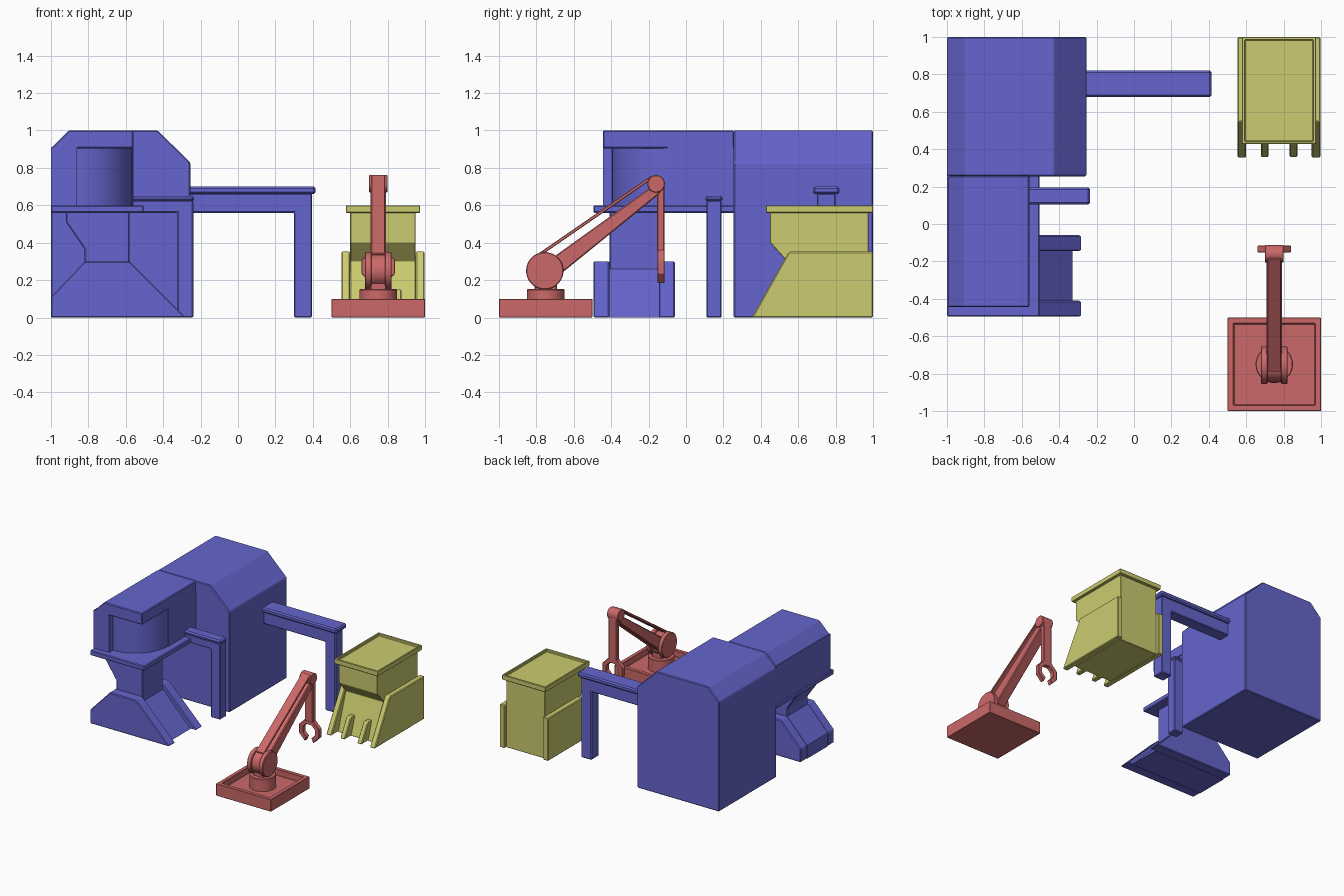
import bpy, bmesh, math
from mathutils import Vector, Matrix

if "Cube" in bpy.data.objects:
    bpy.data.objects.remove(bpy.data.objects["Cube"])


def material(name, rgb):
    m = bpy.data.materials.new(name)
    m.diffuse_color = (*rgb, 1)
    m.use_nodes = True
    m.node_tree.nodes["Principled BSDF"].inputs["Base Color"].default_value = m.diffuse_color
    return m


BLUE = material("blue", (0.13, 0.13, 0.62))
YELLOW = material("yellow", (0.60, 0.60, 0.16))
RED = material("red", (0.60, 0.14, 0.14))


def finish(name, bm, mat, bevel=0.0, smooth=False):
    bmesh.ops.recalc_face_normals(bm, faces=bm.faces)
    me = bpy.data.meshes.new(name)
    bm.to_mesh(me)
    bm.free()
    me.materials.append(mat)
    ob = bpy.data.objects.new(name, me)
    bpy.context.collection.objects.link(ob)
    if smooth:
        bpy.context.view_layer.objects.active = ob
        ob.select_set(True)
        bpy.ops.object.shade_smooth_by_angle(angle=math.radians(30))
        ob.select_set(False)
    if bevel:
        mod = ob.modifiers.new("edge_bevel", 'BEVEL')
        mod.width = bevel
        mod.limit_method = 'ANGLE'
        mod.angle_limit = math.radians(30)
    return ob


def prism(name, pts, axis, lo, hi, mat, bevel=0.006, smooth=False):
    """Extrude a 2D profile along an axis: x takes (y,z), y takes (x,z), z takes (x,y)."""
    i = "xyz".index(axis)

    def place(p, d):
        c = list(p)
        c.insert(i, d)
        return c
    bm = bmesh.new()
    a = [bm.verts.new(place(p, lo)) for p in pts]
    b = [bm.verts.new(place(p, hi)) for p in pts]
    bm.faces.new(a)
    bm.faces.new(b[::-1])
    for k in range(len(pts)):
        n = (k + 1) % len(pts)
        bm.faces.new((a[k], a[n], b[n], b[k]))
    return finish(name, bm, mat, bevel, smooth)


def box(name, x, y, z, mat, bevel=0.006):
    return prism(name, [(x[0], y[0]), (x[1], y[0]), (x[1], y[1]), (x[0], y[1])],
                 'z', z[0], z[1], mat, bevel)


def tray(name, x, y, z, rim, depth, mat):
    """Box with a sunken top."""
    bm = bmesh.new()
    size = Matrix.Diagonal((x[1] - x[0], y[1] - y[0], z[1] - z[0], 1))
    mid = Vector(((x[0] + x[1]) / 2, (y[0] + y[1]) / 2, (z[0] + z[1]) / 2))
    bmesh.ops.create_cube(bm, size=1, matrix=Matrix.Translation(mid) @ size)
    top = max(bm.faces, key=lambda f: f.calc_center_median().z)
    bmesh.ops.inset_region(bm, faces=[top], thickness=rim)
    ext = bmesh.ops.extrude_discrete_faces(bm, faces=[top])["faces"]
    bmesh.ops.translate(bm, verts=ext[0].verts, vec=(0, 0, -depth))
    return finish(name, bm, mat, 0.003)


def disc(name, centre, r, axis, lo, hi, mat, bevel=0.004):
    pts = [(centre[0] + r * math.cos(math.tau * k / 40),
            centre[1] + r * math.sin(math.tau * k / 40)) for k in range(40)]
    return prism(name, pts, axis, lo, hi, mat, bevel, True)


def bar(p, q, wp, wq):
    """Tapered strip profile between two points."""
    p, q = Vector(p), Vector(q)
    n = (q - p).normalized().orthogonal()
    return [tuple(v) for v in (p + n * wp / 2, q + n * wq / 2, q - n * wq / 2, p - n * wp / 2)]


# Blue machine: main housing
prism("main_housing", [(-1, 0), (-1, 0.9), (-0.9, 1), (-0.43, 1), (-0.255, 0.83), (-0.255, 0)],
      'y', 0.255, 1, BLUE)

# Blue machine: overhanging head with rounded corner window
arc = [(-0.86 + 0.295 * math.sin(t), -0.10 - 0.295 * math.cos(t))
       for t in [math.pi / 2 * k / 16 for k in range(17)]]
prism("head_with_window",
      [(-1, -0.445), (-0.86, -0.445)] + arc + [(-0.56, -0.10), (-0.56, 0.26), (-1, 0.26)],
      'z', 0.595, 0.912, BLUE, 0, True)
prism("head_roof", [(-1, 0.905), (-0.905, 1), (-0.56, 1), (-0.56, 0.905)], 'y', -0.445, 0.256, BLUE)
box("head_platform", (-1, -0.505), (-0.495, 0.26), (0.56, 0.6), BLUE)

# Blue machine: neck and flared foot with a ramp channel
prism("neck", [(-0.92, 0.565), (-0.92, 0.51), (-0.82, 0.365), (-0.82, 0.25), (-0.58, 0.25),
               (-0.58, 0.565)], 'y', -0.41, -0.145, BLUE)
foot = [(-1, 0), (-1, 0.11), (-0.82, 0.3), (-0.58, 0.3), (-0.28, 0)]
for side, lo, hi in (("front", -0.495, -0.41), ("back", -0.145, -0.06)):
    prism("foot_rail_" + side, foot, 'y', lo, hi, BLUE)
prism("foot_ramp", foot[:3] + [(-0.62, 0.3), (-0.33, 0)], 'y', -0.412, -0.143, BLUE, 0)

# Blue machine: two pipe portals (cap, beam, leg)
for name, x0, x1, y0, y1, ztop, capt, leg, over in (
        ("small_portal", -0.57, -0.235, 0.105, 0.195, 0.65, 0.03, 0.085, 0.004),
        ("large_portal", -0.27, 0.415, 0.68, 0.82, 0.70, 0.04, 0.095, 0.02)):
    box(name + "_cap", (x0, x1), (y0, y1), (ztop - capt, ztop), BLUE, 0.01)
    xe, zc = x1 - over, ztop - capt + 0.005
    prism(name + "_frame", [(x0, 0.56), (xe - leg, 0.56), (xe - leg, 0), (xe, 0), (xe, zc), (x0, zc)],
          'y', y0 + over, y1 - over, BLUE)

# Yellow hopper: body, rim tray, side panels and front teeth
prism("hopper_body", [(0.44, 0), (0.54, 0.30), (0.45, 0.40), (0.45, 0.57), (0.975, 0.57), (0.975, 0)],
      'x', 0.60, 0.95, YELLOW, 0.003)
tray("hopper_rim", (0.577, 0.973), (0.427, 1), (0.56, 0.6), 0.022, 0.02, YELLOW)
for side, lo in (("left", 0.553), ("right", 0.95)):
    prism("hopper_panel_" + side, [(0.352, 0), (0.55, 0.352), (1, 0.352), (1, 0)],
          'x', lo, lo + 0.047, YELLOW)
for k, lo in enumerate((0.678, 0.832)):
    prism(f"hopper_tooth_{k + 1}", [(0.355, 0), (0.44, 0.15), (0.52, 0.15), (0.52, 0)],
          'x', lo, lo + 0.042, YELLOW)

# Red robot arm: base tray, turntable and shoulder
tray("arm_base", (0.5, 1), (-1, -0.5), (0, 0.1), 0.047, 0.05, RED)
disc("turntable", (0.75, -0.75), 0.1, 'z', 0.045, 0.152, RED)
box("shoulder_mount", (0.705, 0.795), (-0.81, -0.69), (0.145, 0.25), RED)
for side, lo in (("left", 0.678), ("right", 0.785)):
    disc("shoulder_disc_" + side, (-0.755, 0.25), 0.1, 'x', lo, lo + 0.037, RED)
disc("shoulder_hub", (-0.755, 0.25), 0.088, 'x', 0.71, 0.79, RED, 0)

# Red robot arm: upper arm, linkage, elbow and forearm
prism("upper_arm", bar((-0.74, 0.24), (-0.15, 0.69), 0.10, 0.055), 'x', 0.708, 0.792, RED)
prism("linkage", bar((-0.785, 0.335), (-0.18, 0.752), 0.017, 0.017), 'x', 0.713, 0.787, RED, 0.003)
disc("elbow", (-0.16, 0.715), 0.047, 'x', 0.70, 0.80, RED)
box("forearm", (0.712, 0.788), (-0.155, -0.115), (0.35, 0.715), RED)

# Red robot arm: open octagonal gripper
angles = [math.radians(-67.5 + 45 * k) for k in range(8)]


def ring(r):
    return [(0.75 + r * math.cos(a), 0.272 + r * math.sin(a)) for a in angles]


prism("gripper", ring(0.097) + ring(0.058)[::-1], 'y', -0.152, -0.115, RED, 0.003)
